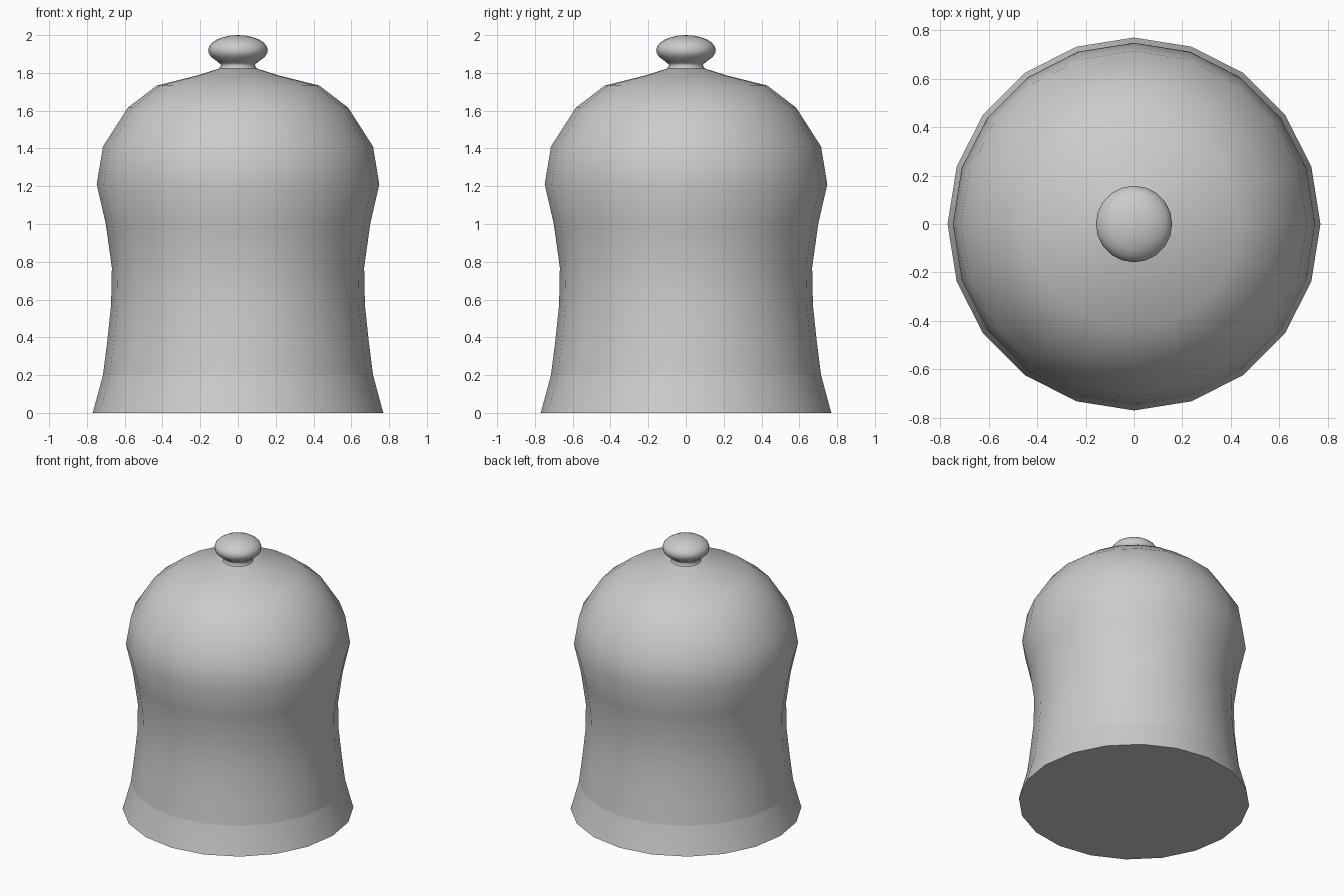
import bpy, bmesh, math

if "Cube" in bpy.data.objects:
    bpy.data.objects.remove(bpy.data.objects["Cube"])

SIDES = 20


def lathe(name, profile, sharp_rings=()):
    """Revolve (radius, z) points around z; a zero radius becomes a pole."""
    bm = bmesh.new()
    rings = []
    for r, z in profile:
        if r == 0:
            rings.append([bm.verts.new((0, 0, z))] * SIDES)
        else:
            rings.append([bm.verts.new((r * math.cos(2 * math.pi * i / SIDES),
                                        r * math.sin(2 * math.pi * i / SIDES), z))
                          for i in range(SIDES)])
    for low, high in zip(rings, rings[1:]):
        for i in range(SIDES):
            j = (i + 1) % SIDES
            corners = list(dict.fromkeys((low[i], low[j], high[j], high[i])))
            bm.faces.new(corners).smooth = True
    # flat closing face underneath
    base = bm.faces.new(rings[0][::-1])
    base.smooth = False
    for edge in base.edges:
        edge.smooth = False
    for k in sharp_rings:
        for i in range(SIDES):
            bm.edges.get((rings[k][i], rings[k][(i + 1) % SIDES])).smooth = False
    bmesh.ops.recalc_face_normals(bm, faces=bm.faces)
    mesh = bpy.data.meshes.new(name)
    bm.to_mesh(mesh)
    bm.free()
    obj = bpy.data.objects.new(name, mesh)
    bpy.context.collection.objects.link(obj)
    return obj


# domed body with a waist and a flared foot band
lathe("domed_body", [
    (0.77, 0), (0.765, 0.015), (0.715, 0.2), (0.692, 0.38), (0.672, 0.57),
    (0.668, 0.77), (0.70, 1.0), (0.748, 1.21), (0.715, 1.41),
    (0.583, 1.616), (0.43, 1.733), (0.217, 1.786), (0.10, 1.823), (0, 1.83)],
    sharp_rings=(2,))

# handle: short neck flaring into a flattened round knob
knob = [(0.105, 1.81), (0.10, 1.825), (0.088, 1.842), (0.10, 1.852)]
for i in range(10):
    a = math.radians(-42 + 132 * i / 9)
    r = 0.158 * math.cos(a) if i < 9 else 0
    knob.append((r, 1.92 + 0.08 * math.sin(a)))
lathe("knob_handle", knob)
